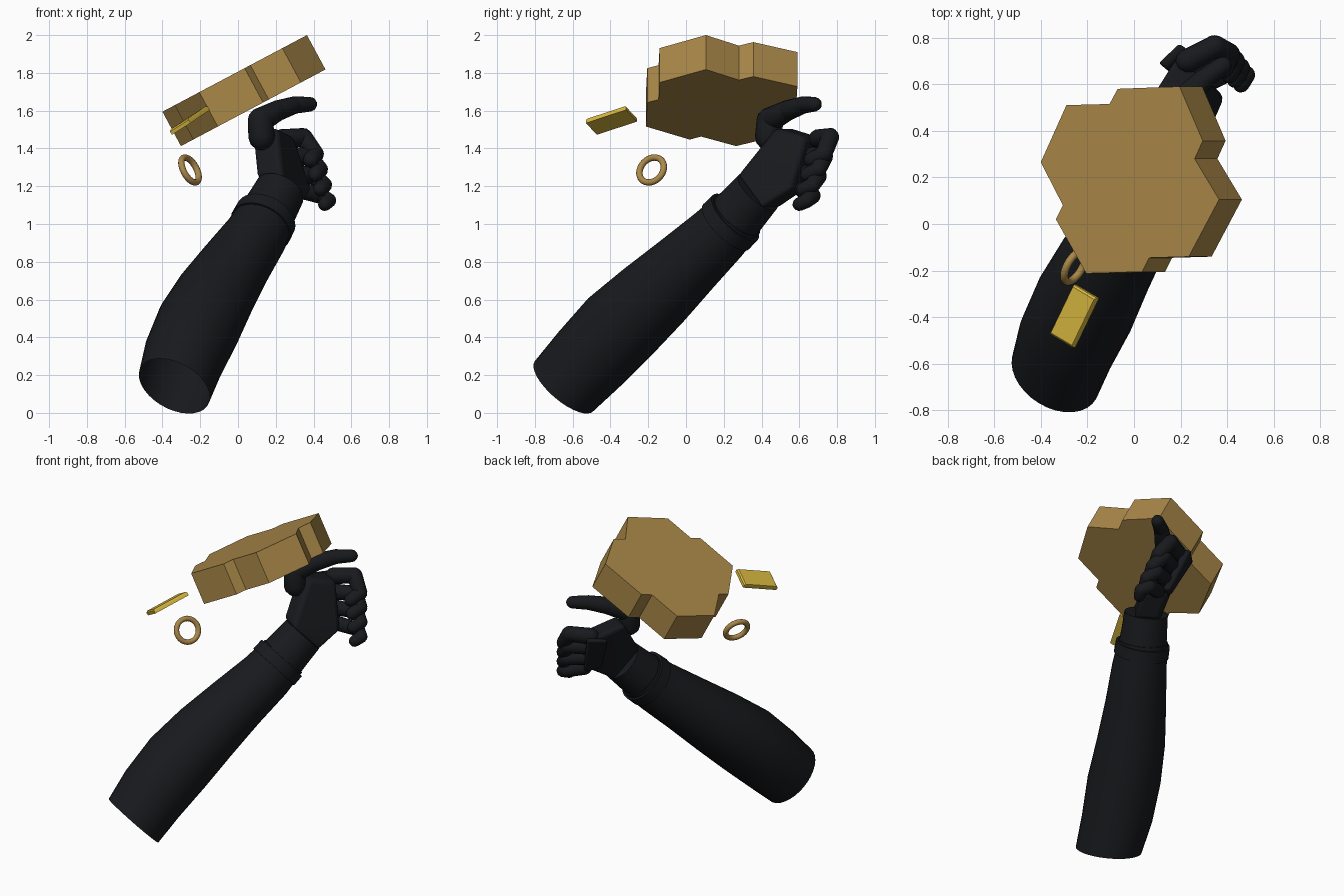
import bpy, bmesh, math
from mathutils import Vector as V

if "Cube" in bpy.data.objects:
    bpy.data.objects.remove(bpy.data.objects["Cube"])


def material(name, rgb):
    m = bpy.data.materials.new(name)
    m.diffuse_color = (*rgb, 1)
    m.use_nodes = True
    m.node_tree.nodes["Principled BSDF"].inputs["Base Color"].default_value = m.diffuse_color
    return m


BLACK = material("black_fabric", (0.009, 0.010, 0.012))
BRONZE = material("bronze", (0.40, 0.245, 0.065))
GOLD = material("bright_gold", (0.68, 0.47, 0.05))


def finish(name, bm, mat, bevel=0, smooth=True):
    bmesh.ops.recalc_face_normals(bm, faces=bm.faces)
    me = bpy.data.meshes.new(name)
    bm.to_mesh(me)
    bm.free()
    me.materials.append(mat)
    ob = bpy.data.objects.new(name, me)
    bpy.context.collection.objects.link(ob)
    if bevel:
        b = ob.modifiers.new("bevel", "BEVEL")
        b.width, b.segments = bevel, 3
    if smooth:
        bpy.ops.object.select_all(action="DESELECT")
        ob.select_set(True)
        bpy.context.view_layer.objects.active = ob
        bpy.ops.object.shade_smooth_by_angle(angle=math.radians(35))
    return ob


def add_tube(bm, stations, sides=32, d=None, open_start=False):
    """Loft circles through (centre, radius), facing d or the overall direction."""
    d = (V(d) if d else V(stations[-1][0]) - V(stations[0][0])).normalized()
    a = d.orthogonal().normalized()
    b = d.cross(a)
    rings = []
    for c, r in stations:
        rings.append([bm.verts.new(V(c) + r * (a * math.cos(t) + b * math.sin(t)))
                      for t in (2 * math.pi * i / sides for i in range(sides))])
    for p, q in zip(rings, rings[1:]):
        for i in range(sides):
            j = (i + 1) % sides
            bm.faces.new((p[i], p[j], q[j], q[i]))
    if not open_start:
        bm.faces.new(rings[0][::-1])
    bm.faces.new(rings[-1])


def add_capsule(bm, p, q, r0, r1):
    """Tapered segment with rounded ends."""
    p, q = V(p), V(q)
    d = (q - p).normalized()
    angles = [math.radians(x) for x in (85, 60, 30, 0)]
    st = [(p - d * r0 * math.sin(t), r0 * math.cos(t)) for t in angles]
    st += [(q + d * r1 * math.sin(t), r1 * math.cos(t)) for t in angles[::-1]]
    add_tube(bm, st, 16)


def hull(name, pts, mat, bevel=0):
    bm = bmesh.new()
    for p in pts:
        bm.verts.new(p)
    bmesh.ops.convex_hull(bm, input=bm.verts)
    bmesh.ops.dissolve_limit(bm, angle_limit=0.1, verts=bm.verts, edges=bm.edges)
    return finish(name, bm, mat, bevel)


# Forearm sleeve, open at the elbow end
BASE = V((-0.337, -0.645, 0.142))
AXIS = V((0.36, 0.655, 0.664)).normalized()


def at(s, dx=0, dy=0, dz=0):
    return BASE + AXIS * s + V((dx, dy, dz))


bm = bmesh.new()
add_tube(bm, [(at(0), .204), (at(.2, -.025, .005, .012), .218), (at(.45, -.035, .005, .02), .226),
              (at(.7, -.035, .015, .016), .211), (at(.95, -.02, .022, .01), .188),
              (at(1.2, 0, .025), .168), (at(1.36, 0, .025), .153)],
         d=(.385, .60, .70), open_start=True)
finish("sleeve", bm, BLACK)

# Wrist band and glove cuff
bm = bmesh.new()
add_tube(bm, [(at(1.27, 0, .025), .155), (at(1.27, 0, .025), .17),
              (at(1.345, 0, .025), .168), (at(1.345, 0, .025), .15)])
finish("wrist_band", bm, BLACK)
bm = bmesh.new()
add_tube(bm, [(at(1.32, 0, .025), .15), (at(1.42, 0, .02), .142), (at(1.55, 0, .01), .135)])
finish("glove_cuff", bm, BLACK)

# Palm block
N = V((0.83, -0.55, 0.0))
palm = [(.165, .31, 1.26), (.265, .44, 1.08), (.15, .40, 1.37), (.14, .51, 1.51),
        (.24, .67, 1.46), (.33, .59, 1.18)]
hull("palm", [V(p) + N * k for p in palm for k in (-.08, .075)], BLACK, .025)

# Knuckle guard on the back of the hand
guard = [(.15, .66, 1.45), (.24, .745, 1.46), (.26, .57, 1.2), (.33, .645, 1.18)]
hull("knuckle_guard", [V(p) + N * k for p in guard for k in (-.06, -.015)], BLACK, .015)

# Four curled fingers, blended from index to little finger
index = [V(p) for p in ((.23, .70, 1.45), (.345, .762, 1.46), (.41, .73, 1.37), (.385, .665, 1.34))]
little = [V(p) for p in ((.33, .62, 1.18), (.435, .67, 1.15), (.48, .64, 1.125), (.46, .60, 1.105))]
for i, name in enumerate(("index", "middle", "ring", "little")):
    pts = [a.lerp(b, i / 3) for a, b in zip(index, little)]
    bm = bmesh.new()
    for p, q, r in zip(pts, pts[1:], (.052, .049, .045)):
        k = 1 - .04 * i
        add_capsule(bm, p, q, r * k, (r - .004) * k)
    finish(name + "_finger", bm, BLACK)

# Raised thumb
bm = bmesh.new()
thumb = [((.125, .435, 1.46), .07), ((.118, .44, 1.55), .066), ((.21, .535, 1.60), .055),
         ((.30, .62, 1.63), .046), ((.38, .68, 1.634), .039)]
for (p, r), (q, s) in zip(thumb, thumb[1:]):
    add_capsule(bm, p, q, r, s)
finish("thumb", bm, BLACK)

# Tilted six-lobed plate: outline seen from above, laid on a sloping plane
outline = [(-.40, .265), (-.29, .51), (-.105, .515), (-.07, .58), (.195, .59), (.295, .357),
           (.26, .28), (.365, .105), (.235, -.14), (.065, -.145), (.035, -.205),
           (-.205, -.212), (-.335, .02), (-.305, .08)]
bm = bmesh.new()
top = [bm.verts.new((x, y, 2 + .53 * (x - .365))) for x, y in outline]
face = bm.faces.new(top)
ext = bmesh.ops.extrude_face_region(bm, geom=[face], use_keep_orig=True)
bmesh.ops.translate(bm, vec=(.098, 0, -.182),
                    verts=[g for g in ext["geom"] if isinstance(g, bmesh.types.BMVert)])
finish("lobed_plate", bm, BRONZE, smooth=False)

# Small bar with chamfered rim
C, U, W = V((-.257, -.395, 1.55)), V((.051, .106, .035)), V((.049, -.029, .031))
UP = W.cross(U).normalized()
hull("small_bar", [C + U * a * k + W * b * k + UP * h for a in (-1, 1) for b in (-1, 1)
                   for k, h in ((1, -.014), (1, .006), (.93, .014))], GOLD)

# Hanging ring
bpy.ops.mesh.primitive_torus_add(location=(-.254, -.182, 1.286), major_radius=.073,
                                 minor_radius=.017, major_segments=40, minor_segments=12)
ring = bpy.context.object
ring.name = "loop_ring"
ring.rotation_euler = V((.78, -.46, .43)).to_track_quat("Z", "Y").to_euler()
ring.data.materials.append(BRONZE)
bpy.ops.object.shade_smooth()
